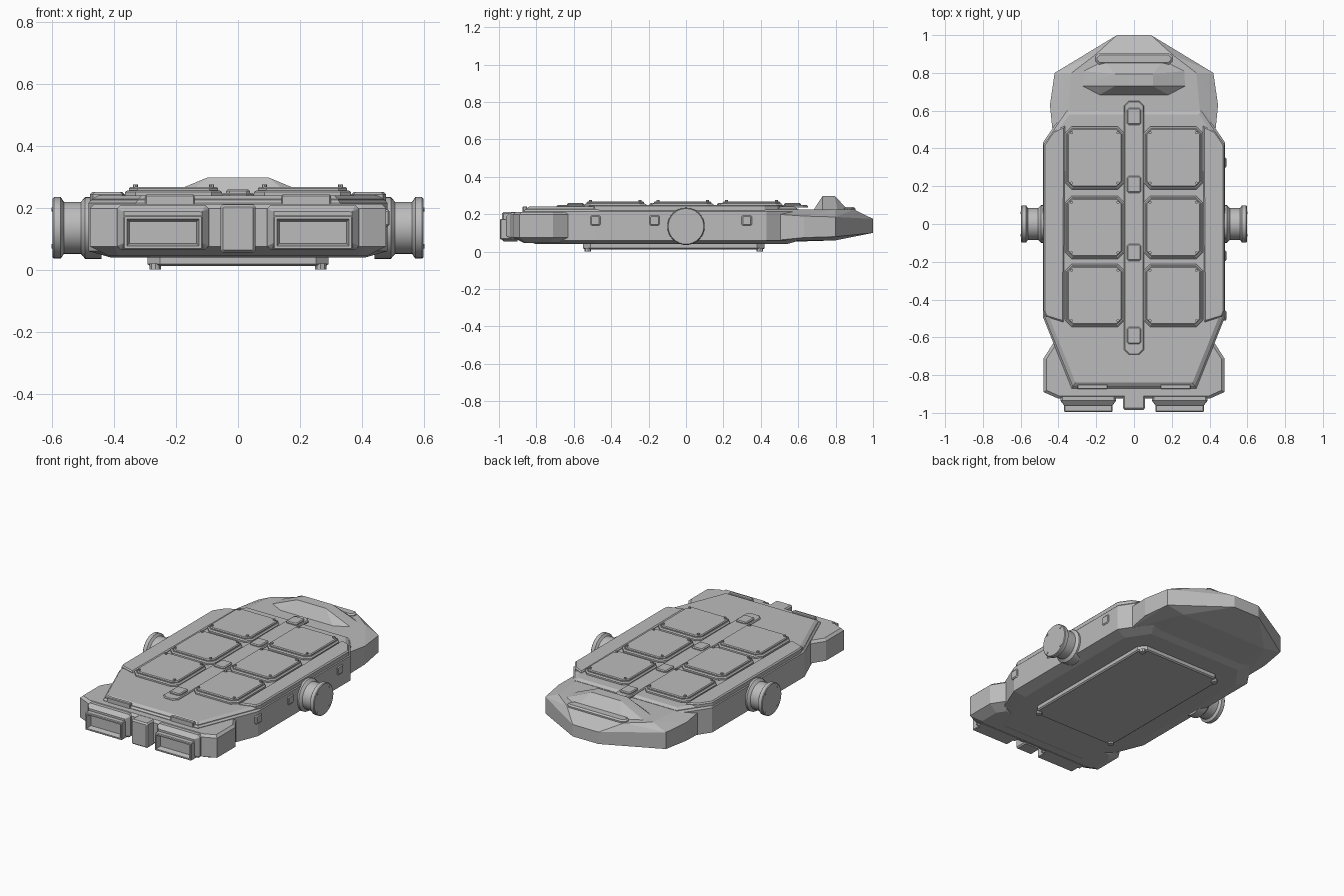
import bpy, bmesh, math
from mathutils import Vector, Matrix

old = bpy.data.objects.get("Cube")
if old:
    bpy.data.objects.remove(old, do_unlink=True)

GREY = (0.5, 0.5, 0.5, 1.0)
mat = bpy.data.materials.new("hull grey")
mat.use_nodes = True
mat.diffuse_color = GREY
bsdf = next(n for n in mat.node_tree.nodes if n.type == 'BSDF_PRINCIPLED')
bsdf.inputs["Base Color"].default_value = GREY
bsdf.inputs["Roughness"].default_value = 0.6


def finish(name, bm):
    bmesh.ops.recalc_face_normals(bm, faces=bm.faces)
    mesh = bpy.data.meshes.new(name)
    bm.to_mesh(mesh)
    bm.free()
    mesh.materials.append(mat)
    obj = bpy.data.objects.new(name, mesh)
    bpy.context.collection.objects.link(obj)
    return obj


def mirrored(half):
    """Close a right-hand outline (front to back) into a full loop."""
    return half + [(-x, y) for x, y in reversed(half)]


def rect(cx, cy, hx, hy, c):
    """Rectangle outline with cut corners."""
    pts = [(hx - c, -hy), (hx, c - hy), (hx, hy - c), (hx - c, hy),
           (c - hx, hy), (-hx, hy - c), (-hx, c - hy), (c - hx, -hy)]
    return [(cx + x, cy + y) for x, y in pts]


def shrink(outline, d):
    """Move every side of a convex loop inward by d."""
    result = []
    n = len(outline)
    for i in range(n):
        a, p, b = (Vector(outline[j % n]) for j in (i - 1, i, i + 1))
        e, f = (p - a).normalized(), (b - p).normalized()
        n1, n2 = Vector((e.y, -e.x)), Vector((f.y, -f.x))
        result.append(p - (n1 + n2) * d / (1 + n1.dot(n2)))
    return result


def loft(name, outline, levels, turn=None):
    """Stack inset copies of an outline; levels are (height, inset)."""
    bm = bmesh.new()
    rings = [[bm.verts.new((p.x, p.y, z)) for p in shrink(outline, d)]
             for z, d in levels]
    for lo, hi in zip(rings, rings[1:]):
        for i in range(len(lo)):
            j = (i + 1) % len(lo)
            bm.faces.new((lo[i], lo[j], hi[j], hi[i]))
    bm.faces.new(rings[0][::-1])
    bm.faces.new(rings[-1])
    if turn:
        bm.transform(turn)
    return finish(name, bm)


def faceted(name, half):
    """Symmetric convex solid from its right-hand corner points."""
    bm = bmesh.new()
    for x, y, z in half:
        bm.verts.new((x, y, z))
        bm.verts.new((-x, y, z))
    bmesh.ops.convex_hull(bm, input=bm.verts)
    bmesh.ops.dissolve_limit(bm, angle_limit=0.01, verts=bm.verts, edges=bm.edges)
    return finish(name, bm)


def stud(name, x, y, z, r, h, axis='Z'):
    bm = bmesh.new()
    bmesh.ops.create_cone(bm, cap_ends=True, segments=8, radius1=r, radius2=r, depth=h)
    if axis == 'X':
        bm.transform(Matrix.Rotation(math.pi / 2, 4, 'Y'))
    bm.transform(Matrix.Translation((x, y, z)))
    return finish(name, bm)


# Main hull and deck
hull = mirrored([(0.33, -0.87), (0.483, -0.49), (0.483, 0.43), (0.36, 0.61)])
loft("main_hull", hull, [(0.04, 0.07), (0.06, 0), (0.215, 0), (0.225, 0.01)])
loft("deck", hull, [(0.22, 0.012), (0.228, 0.012), (0.24, 0.03)])

# Raised side rails and front deck bars
for s, side in ((1, "left"), (-1, "right")):
    rail = [(0.372, -0.52), (0.468, -0.49), (0.478, -0.46), (0.478, 0.42),
            (0.43, 0.49), (0.365, 0.52)]
    if s < 0:
        rail = [(-x, y) for x, y in reversed(rail)]
    loft(side + "_side_rail", rail, [(0.21, 0), (0.243, 0), (0.25, 0.007)])
    loft(side + "_deck_bar", rect(s * 0.22, -0.862, 0.08, 0.012, 0.004),
         [(0.21, 0), (0.238, 0), (0.242, 0.003)])

# Deck panels with corner studs
for s, side in ((1, "left"), (-1, "right")):
    for row, y in enumerate((-0.378, -0.018, 0.35)):
        tag = f"{side}_panel_{row + 1}"
        loft(tag, rect(s * 0.208, y, 0.157, 0.167, 0.035),
             [(0.235, 0), (0.25, 0), (0.256, 0.008), (0.256, 0.013),
              (0.262, 0.013), (0.267, 0.018)])
        for i in (-1, 1):
            for j in (-1, 1):
                stud(tag + "_stud", s * 0.208 + i * 0.123, y + j * 0.133, 0.268, 0.008, 0.014)

# Central spine with hatch blocks
loft("spine", rect(0, -0.02, 0.052, 0.672, 0.025), [(0.235, 0), (0.243, 0), (0.248, 0.005)])
for y in (-0.59, -0.15, 0.21, 0.57):
    loft("spine_block", rect(0, y, 0.038, 0.045, 0.01),
         [(0.24, 0), (0.254, 0), (0.259, 0.006)])

# Front bumper
bumper = mirrored([(0.40, -0.925), (0.478, -0.89), (0.478, -0.71), (0.42, -0.62)])
loft("front_bumper", bumper, [(0.045, 0.06), (0.075, 0), (0.198, 0), (0.212, 0.015)])

# Front intakes and centre block, lofted forward
forward = Matrix.Rotation(math.pi / 2, 4, 'X')
for s, side in ((1, "left"), (-1, "right")):
    loft(side + "_intake_base", rect(s * 0.242, 0.137, 0.148, 0.072, 0.012),
         [(0.90, 0), (0.935, 0), (0.962, 0.022)], forward)
    loft(side + "_intake", rect(s * 0.242, 0.12, 0.128, 0.055, 0.004),
         [(0.92, 0), (0.99, 0), (0.995, 0.004), (0.995, 0.012),
          (0.965, 0.02)], forward)
loft("front_centre_block", rect(0, 0.133, 0.057, 0.078, 0.008),
     [(0.90, 0), (0.975, 0), (0.985, 0.008)], forward)

# Faceted rear section
faceted("rear_section", [
    (0.43, 0.48, 0.06), (0.43, 0.48, 0.2), (0.445, 0.63, 0.075), (0.445, 0.63, 0.19),
    (0.42, 0.8, 0.08), (0.42, 0.8, 0.185), (0.09, 1.0, 0.1), (0.09, 1.0, 0.175),
    (0.36, 0.48, 0.226), (0.33, 0.8, 0.226), (0.2, 0.9, 0.224),
    (0.3, 0.48, 0.05), (0.3, 0.8, 0.06)])
faceted("rear_canopy", [
    (0.19, 0.68, 0.22), (0.285, 0.73, 0.22), (0.28, 0.81, 0.22), (0.16, 0.87, 0.22),
    (0.1, 0.73, 0.297), (0.1, 0.795, 0.297)])
loft("rear_strip", rect(0, 0.875, 0.205, 0.031, 0.02), [(0.21, 0), (0.23, 0), (0.238, 0.01)])

# Side docking ports, turned from a profile
PROFILE = [(0.44, 0.10), (0.493, 0.10), (0.507, 0.084), (0.562, 0.084),
           (0.572, 0.099), (0.594, 0.099), (0.598, 0.095)]
for s, side in ((1, "left"), (-1, "right")):
    bm = bmesh.new()
    n = 32
    rings = [[bm.verts.new((s * x, r * math.cos(i * math.tau / n),
                            0.135 + r * math.sin(i * math.tau / n)))
              for i in range(n)] for x, r in PROFILE]
    for a, b in zip(rings, rings[1:]):
        for i in range(n):
            j = (i + 1) % n
            bm.faces.new((a[i], a[j], b[j], b[i]))
    bm.faces.new(rings[0])
    bm.faces.new(rings[-1])
    port = finish(side + "_docking_port", bm)
    bpy.ops.object.select_all(action='DESELECT')
    port.select_set(True)
    bpy.context.view_layer.objects.active = port
    bpy.ops.object.shade_smooth_by_angle(angle=math.radians(30))
    for i in range(4):
        a = math.pi / 4 + i * math.pi / 2
        stud(side + "_port_stud", s * 0.597, 0.084 * math.cos(a),
             0.135 + 0.084 * math.sin(a), 0.007, 0.008, 'X')

# Small boxes on the left flank
sideways = Matrix(((0, 0, 1, 0), (1, 0, 0, 0), (0, 1, 0, 0), (0, 0, 0, 1)))
for y in (-0.485, -0.168, 0.325):
    loft("flank_box", rect(y, 0.167, 0.027, 0.027, 0.006),
         [(0.46, 0), (0.484, 0), (0.489, 0.006)], sideways)

# Underside plate with feet
loft("belly_plate", rect(0, -0.065, 0.292, 0.485, 0.04),
     [(0.012, 0.008), (0.018, 0), (0.045, 0)])
for x in (-0.267, 0.267):
    for y in (-0.525, 0.395):
        stud("belly_foot", x, y, 0.01, 0.018, 0.02)
